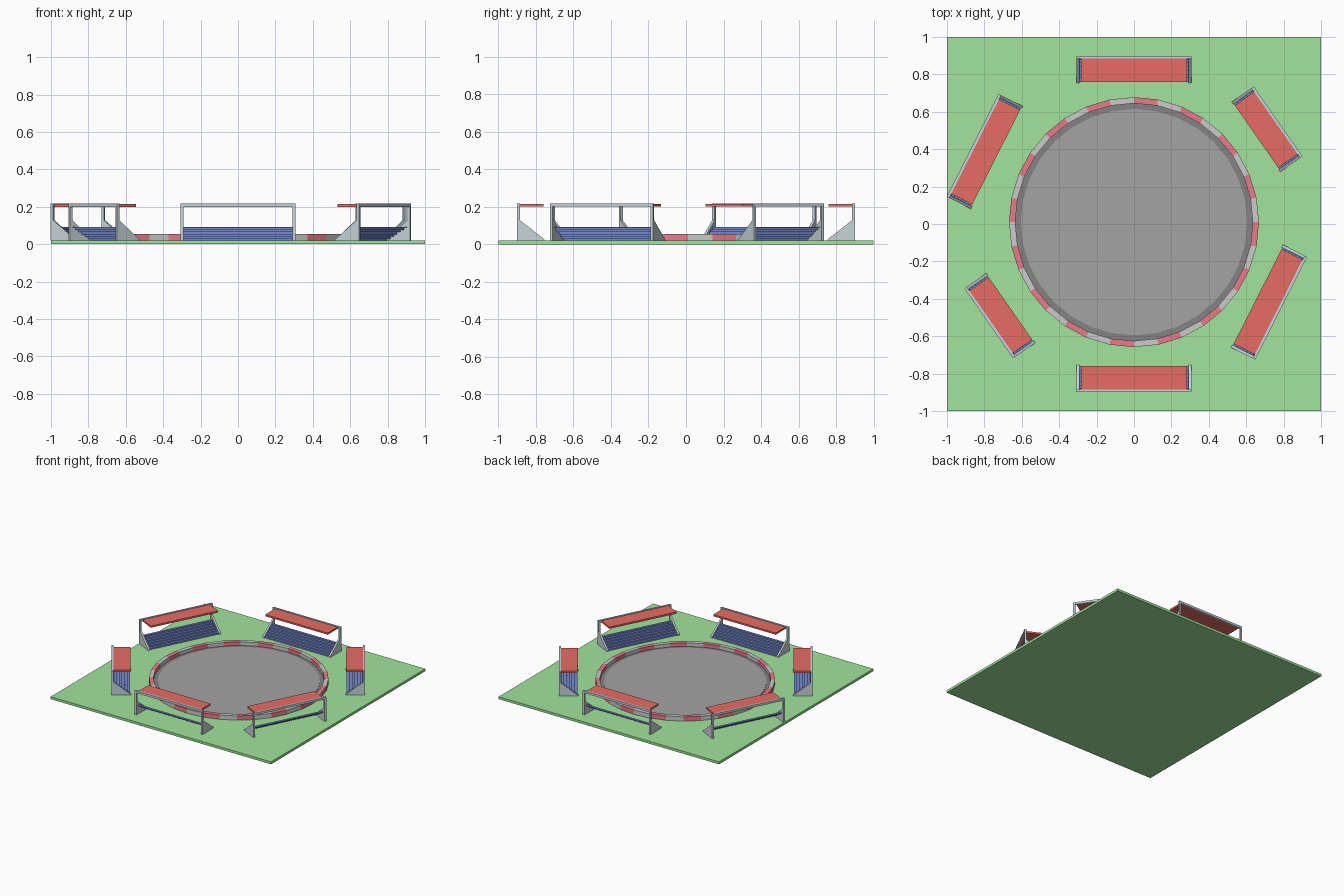
import bpy, bmesh
from math import sin, cos, pi, radians
from mathutils import Matrix

if "Cube" in bpy.data.objects:
    bpy.data.objects.remove(bpy.data.objects["Cube"])


def material(name, r, g, b):
    m = bpy.data.materials.new(name)
    m.diffuse_color = (r, g, b, 1)
    m.use_nodes = True
    m.node_tree.nodes["Principled BSDF"].inputs["Base Color"].default_value = m.diffuse_color
    return m


GREEN = material("grass green", 0.36, 0.78, 0.34)
DARK = material("dark asphalt", 0.23, 0.23, 0.23)
GREY = material("asphalt grey", 0.37, 0.37, 0.37)
RED = material("roof red", 0.8, 0.15, 0.13)
CURB_RED = material("curb red", 0.8, 0.2, 0.26)
CURB_GREY = material("curb grey", 0.68, 0.68, 0.68)
BLUE = material("seat blue", 0.18, 0.26, 0.62)
STEEL = material("steel", 0.57, 0.66, 0.69)


def finish(bm, name, mat, matrix=Matrix()):
    bmesh.ops.recalc_face_normals(bm, faces=bm.faces)
    me = bpy.data.meshes.new(name)
    bm.to_mesh(me)
    bm.free()
    me.materials.append(mat)
    ob = bpy.data.objects.new(name, me)
    ob.matrix_world = matrix
    bpy.context.collection.objects.link(ob)
    return ob


def prism(bm, points, offset):
    """Extrude a closed outline of 3D points along an offset."""
    face = bm.faces.new([bm.verts.new(p) for p in points])
    ext = bmesh.ops.extrude_face_region(bm, geom=[face])["geom"]
    bmesh.ops.translate(bm, vec=offset, verts=[v for v in ext if isinstance(v, bmesh.types.BMVert)])


def box(bm, x0, x1, y0, y1, z0, z1):
    prism(bm, [(x0, y0, z0), (x1, y0, z0), (x1, y1, z0), (x0, y1, z0)], (0, 0, z1 - z0))


# Grass base
bm = bmesh.new()
box(bm, -1, 1, -1, 1, 0, 0.02)
finish(bm, "grass_base", GREEN)

# Arena floor: dark border disc with a lighter disc on top
CY, N = 0.01, 32


def ring_point(r, i, z):
    a = 2 * pi * i / N
    return (r * cos(a), CY + r * sin(a), z)


for name, mat, r, z in (("arena_border", DARK, 0.64, 0.026), ("arena_floor", GREY, 0.605, 0.03)):
    bm = bmesh.new()
    prism(bm, [ring_point(r, i, 0.02) for i in range(N)], (0, 0, z - 0.02))
    finish(bm, name, mat)

# Curb ring in alternating colours
for name, mat, start in (("curb_grey", CURB_GREY, 0), ("curb_red", CURB_RED, 1)):
    bm = bmesh.new()
    for i in range(start, N, 2):
        prism(bm, [ring_point(0.635, i, 0.02), ring_point(0.668, i, 0.02),
                   ring_point(0.668, i + 1, 0.02), ring_point(0.635, i + 1, 0.02)], (0, 0, 0.035))
    finish(bm, name, mat)


def grandstand(name, x, y, angle, length):
    place = Matrix.Translation((x, y, 0)) @ Matrix.Rotation(radians(angle), 4, "Z")
    h, t = length / 2, 0.015
    front, back = -0.0725, 0.0725

    # End frames: post with sloped side panel, joined by the top rail
    bm = bmesh.new()
    side = [(front, 0.02), (back, 0.02), (back, 0.205), (back - t, 0.205), (back - t, 0.128), (front, 0.026)]
    for x0 in (-h, h - t):
        prism(bm, [(x0, py, pz) for py, pz in side], (t, 0, 0))
    box(bm, -h, h, back - t, back, 0.2, 0.218)
    finish(bm, name + "_frame", STEEL, place)

    # Stepped seating as a thin folded sheet
    steps, tread, rise = 6, 0.02, 0.012
    upper = [(front + 0.006, 0.02)]
    for i in range(steps):
        py, pz = upper[-1]
        upper += [(py, pz + rise), (py + tread, pz + rise)]
    lower = [(py + 0.003, pz - 0.003) for py, pz in upper[1:]]
    outline = upper + lower[::-1] + [(upper[0][0] + 0.003, 0.02)]
    bm = bmesh.new()
    prism(bm, [(-h + t, py, pz) for py, pz in outline], (length - 2 * t, 0, 0))
    finish(bm, name + "_seats", BLUE, place)

    # Roof board
    bm = bmesh.new()
    box(bm, -h + 0.024, h - 0.024, front + 0.004, back - t, 0.2, 0.214)
    finish(bm, name + "_roof", RED, place)


grandstand("back_stand", 0, 0.827, 0, 0.615)
grandstand("front_stand", 0, -0.827, 180, 0.615)
grandstand("left_long_stand", -0.798, 0.388, 63.2, 0.615)
grandstand("right_long_stand", 0.722, -0.418, 243.2, 0.615)
grandstand("right_short_stand", 0.711, 0.507, -55.1, 0.455)
grandstand("left_short_stand", -0.717, -0.49, 124.9, 0.455)
